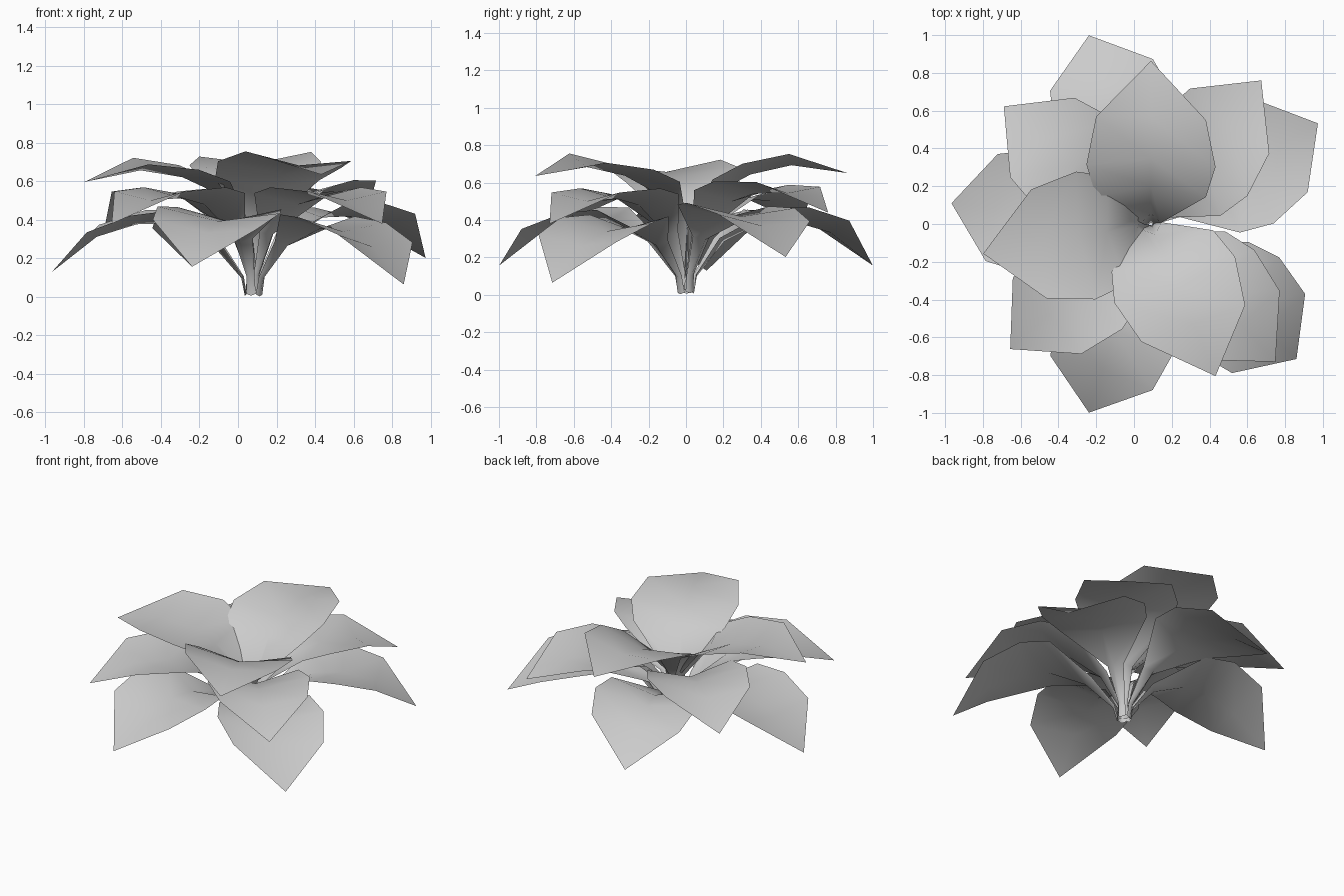
import bpy, bmesh
from math import radians, tan
from mathutils import Matrix, Vector

if "Cube" in bpy.data.objects:
    bpy.data.objects.remove(bpy.data.objects["Cube"])

# Leaf stations in local space: midrib (u, v), edge (u, v), half width
STATIONS = [
    ((0.045, 0.00), (0.04, 0.01), 0.025),
    ((0.075, 0.09), (0.065, 0.10), 0.022),
    ((0.255, 0.25), (0.215, 0.275), 0.052),
    ((0.49, 0.325), (0.475, 0.395), 0.285),
    ((0.65, 0.30), (0.65, 0.36), 0.335),
    ((0.85, 0.21), (0.875, 0.25), 0.285),
]
TIP = (1.06, 0.0)


def leaf(name, yaw, pitch, roll, width, size, cx):
    bm = bmesh.new()
    rows = []
    for mid, edge, w in STATIONS:
        w *= width
        # Twist grows towards the tip
        dz = w * tan(radians(roll)) * max(0, min(1, (edge[0] - 0.35) * 2))
        rows.append([bm.verts.new((edge[0], -w, edge[1] - dz)),
                     bm.verts.new((mid[0], 0, mid[1])),
                     bm.verts.new((edge[0], w, edge[1] + dz))])
    for a, b in zip(rows, rows[1:]):
        for i in range(2):
            bm.faces.new((a[i], b[i], b[i + 1], a[i + 1]))
    tip = bm.verts.new((TIP[0], 0, TIP[1]))
    for i in range(2):
        bm.faces.new((rows[-1][i], tip, rows[-1][i + 1]))
    # Lift by pitch, then turn around the plant's centre
    bm.transform(Matrix.Translation(Vector((cx, 0, 0)))
                 @ Matrix.Rotation(radians(yaw), 4, 'Z')
                 @ Matrix.Rotation(radians(-pitch), 4, 'Y')
                 @ Matrix.Scale(size, 4))
    for f in bm.faces:
        f.smooth = True
    me = bpy.data.meshes.new(name)
    bm.to_mesh(me)
    bm.free()
    ob = bpy.data.objects.new(name, me)
    bpy.context.collection.objects.link(ob)


# Five drooping outer leaves, four middle leaves, three raised inner leaves
# Layer: width, size, centre x, then (yaw, pitch, roll) per leaf
LAYERS = {
    "outer_leaf": (1.0, 1.0, 0.08, [(174, 7, -4), (107.7, 8.5, -4), (30.8, 11, -4),
                                    (-42.5, 3.5, -4), (-107.7, 8.5, -5)]),
    "middle_leaf": (0.95, 1.0, 0.08, [(52, 24.5, -3), (141, 21, 0), (222, 21, 0), (-47.5, 21, 0)]),
    "inner_leaf": (1.0, 1.02, 0.09, [(90, 37, -3), (190, 33.5, -4), (-67, 36, -6)]),
}
for name, (width, size, cx, leaves) in LAYERS.items():
    for i, (yaw, pitch, roll) in enumerate(leaves):
        leaf(f"{name}_{i + 1}", yaw, pitch, roll, width, size, cx)
